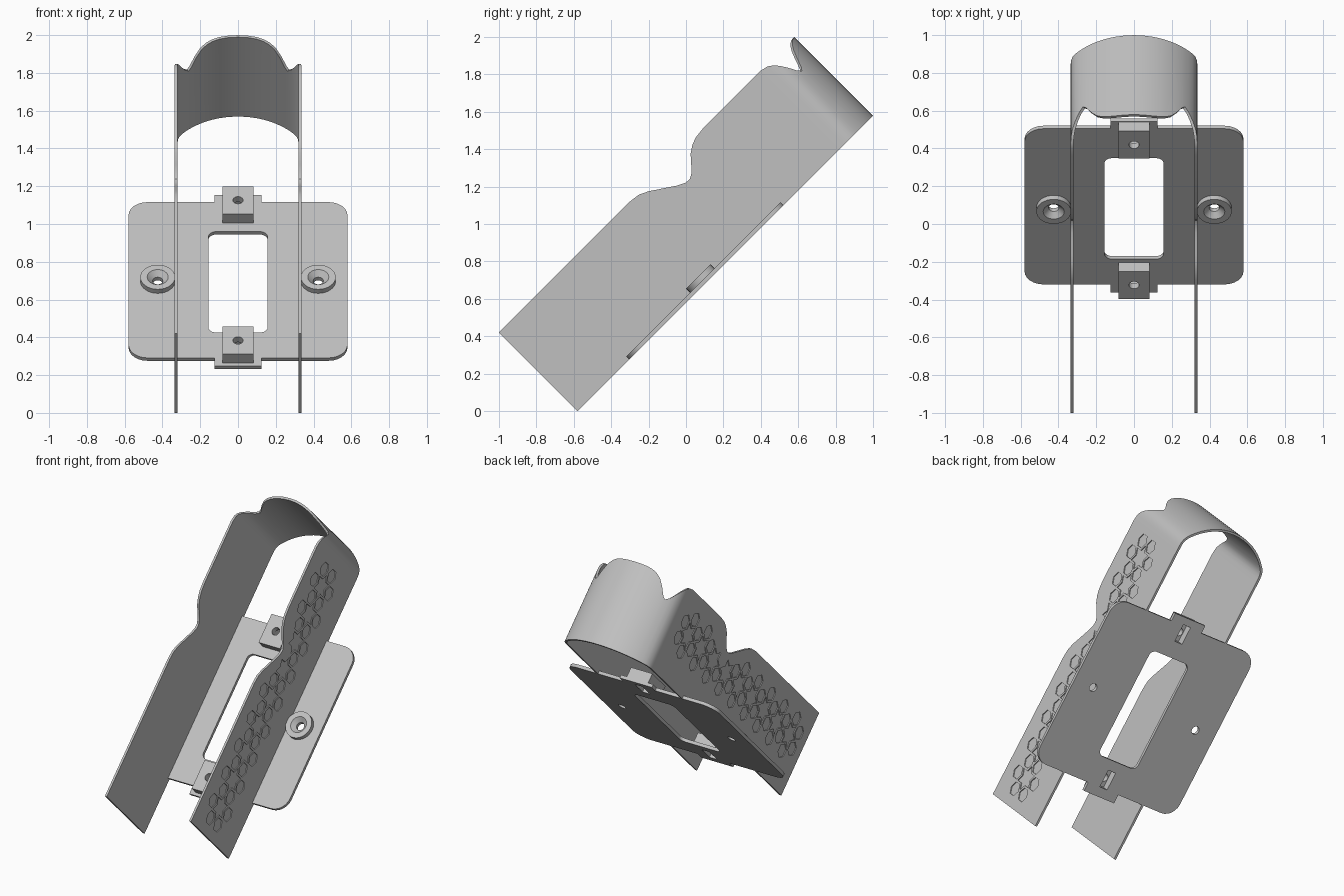
import bpy, bmesh, math
from mathutils import Matrix, Vector

cube = bpy.data.objects.get("Cube")
if cube:
    bpy.data.objects.remove(cube, do_unlink=True)

# Everything is built lying flat (x across, y along, z up), then tilted 45 degrees
TILT = Matrix.Translation((0, -0.58, 0)) @ Matrix.Rotation(math.radians(45), 4, 'X')

grey = bpy.data.materials.new("plain_grey")
grey.use_nodes = True
colour = (0.53, 0.53, 0.53, 1)
grey.diffuse_color = colour
grey.node_tree.nodes["Principled BSDF"].inputs["Base Color"].default_value = colour


def make(name, bm):
    mesh = bpy.data.meshes.new(name)
    bm.to_mesh(mesh)
    bm.free()
    obj = bpy.data.objects.new(name, mesh)
    bpy.context.collection.objects.link(obj)
    obj.matrix_world = TILT
    obj.data.materials.append(grey)
    return obj


def prism(bm, points, offset):
    """Closed prism from a loop of 3D points pushed along offset."""
    low = [bm.verts.new(p) for p in points]
    high = [bm.verts.new(Vector(p) + Vector(offset)) for p in points]
    n = len(points)
    faces = [bm.faces.new(low[::-1]), bm.faces.new(high)]
    for i in range(n):
        j = (i + 1) % n
        faces.append(bm.faces.new((low[i], low[j], high[j], high[i])))
    bmesh.ops.recalc_face_normals(bm, faces=faces)


def rounded_box(bm, x, y0, y1, z0, z1, r):
    """Box with rounded corners in plan, or square ones when r is zero."""
    loop = []
    steps = 7 if r else 1
    corners = ((x, y1, 1, 1), (-x, y1, -1, 1), (-x, y0, -1, -1), (x, y0, 1, -1))
    for q, (cx, cy, sx, sy) in enumerate(corners):
        for s in range(steps):
            a = math.pi / 2 * (q + s / max(steps - 1, 1))
            dx, dy = (r * math.cos(a), r * math.sin(a)) if r else (0, 0)
            loop.append((cx - sx * r + dx, cy - sy * r + dy, z0))
    prism(bm, loop, (0, 0, z1 - z0))


def drill(bm, x, y, z0, z1, r0, r1):
    """Round cutter or boss."""
    place = Matrix.Translation((x, y, (z0 + z1) / 2))
    bmesh.ops.create_cone(bm, cap_ends=True, segments=32, radius1=r0, radius2=r1,
                          depth=z1 - z0, matrix=place)


def finish(obj, cutters=()):
    """Cut, bake the modifiers and shade."""
    for c in cutters:
        c.hide_render = True
        m = obj.modifiers.new("cut", 'BOOLEAN')
        m.operation, m.object, m.solver = 'DIFFERENCE', c, 'EXACT'
    bpy.context.view_layer.update()
    graph = bpy.context.evaluated_depsgraph_get()
    mesh = bpy.data.meshes.new_from_object(obj.evaluated_get(graph))
    obj.modifiers.clear()
    obj.data = mesh
    for c in cutters:
        bpy.data.objects.remove(c, do_unlink=True)
    bpy.ops.object.select_all(action='DESELECT')
    obj.select_set(True)
    bpy.context.view_layer.objects.active = obj
    bpy.ops.object.shade_smooth_by_angle(angle=math.radians(30))


# Holder sheet: two long sides joined by a curved end, with a wavy top edge
HALF = 0.335
side = [(0, .594), (.99, .594), (1.05, .586), (1.10, .562), (1.14, .535), (1.184, .506),
        (1.23, .475), (1.27, .455), (1.30, .452), (1.33, .468), (1.36, .5), (1.40, .545),
        (1.44, .572), (1.48, .587), (1.54, .594), (1.93, .594), (1.98, .594), (2.02, .585)]
path = [(HALF, u, v) for u, v in side] + [(.333, 2.045, .568), (.326, 2.07, .54)]
R = 0.415
end_edge = [(.31, .5), (.29, .46), (.27, .437), (.255, .455), (.23, .505), (.2, .55),
            (.17, .573), (.14, .585), (.1, .592), (.05, .594), (0, .594)]
path += [(x, 2.234 - R + math.sqrt(R * R - x * x), v) for x, v in end_edge]
path += [(-x, u, v) for x, u, v in path[-2::-1]]
bm = bmesh.new()
low = [bm.verts.new((x, u, 0)) for x, u, v in path]
high = [bm.verts.new((x, u, v)) for x, u, v in path]
for i in range(len(path) - 1):
    bm.faces.new((low[i], low[i + 1], high[i + 1], high[i]))
holder = make("holder_sheet", bm)
solid = holder.modifiers.new("thickness", 'SOLIDIFY')
solid.thickness, solid.offset, solid.use_even_offset = 0.015, -1, True

# Engraved pattern on both outer sides: a chain of stars ringed by hexagons
STEP = 0.1986
RING = STEP / math.sqrt(3)
shapes, seen = [], set()


def loop_at(u, v, radii):
    n = len(radii)
    return [(u + r * math.cos(math.tau * i / n), v + r * math.sin(math.tau * i / n))
            for i, r in enumerate(radii)]


for k in range(9):
    cu, cv = 1.802 - k * STEP, 0.342
    shapes.append(loop_at(cu, cv, [.086, .05] * 6))
    for i in range(6):
        a = math.radians(30 + 60 * i)
        u, v = cu + RING * math.cos(a), cv + RING * math.sin(a)
        key = (round(u, 2), round(v, 2))
        near_notch = v > .39 and 1.14 < u < 1.46
        if key in seen or near_notch:
            continue
        seen.add(key)
        # alternate zero offsets give hexagons with a corner facing the star
        shapes.append([(u + .048 * math.cos(a + math.tau * j / 6),
                        v + .048 * math.sin(a + math.tau * j / 6)) for j in range(6)])
bm = bmesh.new()
for s in (1, -1):
    for shape in shapes:
        prism(bm, [(s * (HALF - .006), u, v) for u, v in shape], (s * .03, 0, 0))
finish(holder, [make("pattern_cutter", bm)])

# Mounting plate with a rounded window and screw holes
bm = bmesh.new()
rounded_box(bm, .58, .39, 1.556, 0, .022, .1)
plate = make("mounting_plate", bm)
bm = bmesh.new()
rounded_box(bm, .157, .58, 1.335, -.1, .1, .04)
for s in (1, -1):
    drill(bm, s * .425, .965, -.1, .1, .027, .027)
finish(plate, [make("window_cutter", bm)])

# Countersunk screw bosses
for s, name in ((1, "left_screw_boss"), (-1, "right_screw_boss")):
    bm = bmesh.new()
    drill(bm, s * .425, .965, .018, .052, .092, .092)
    boss = make(name, bm)
    hole, sink = bmesh.new(), bmesh.new()
    drill(hole, s * .425, .965, -.1, .1, .027, .027)
    drill(sink, s * .425, .965, .024, .056, .027, .06)
    finish(boss, [make("hole_cutter", hole), make("sink_cutter", sink)])

# End tabs and clip blocks, each with a screw hole and a nut slot underneath
for name, tab0, tab1, y0, y1 in (("lower", .33, .40, .35, .555),
                                 ("upper", 1.545, 1.61, 1.40, 1.605)):
    mid = (y0 + y1) / 2
    bm = bmesh.new()
    rounded_box(bm, .125, tab0, tab1, 0, .022, 0)
    tab = make(name + "_tab", bm)
    bm = bmesh.new()
    rounded_box(bm, .083, y0, y1, .001, .09, 0)
    block = make(name + "_clip", bm)
    hole, slot = bmesh.new(), bmesh.new()
    drill(hole, 0, mid, -.1, .2, .027, .027)
    rounded_box(slot, .03, mid - .06, mid + .06, -.1, .05, 0)
    finish(block, [make("hole_cutter", hole), make("slot_cutter", slot)])
    slot = bmesh.new()
    rounded_box(slot, .03, mid - .06, mid + .06, -.1, .05, 0)
    finish(tab, [make("slot_cutter", slot)])
    slot = bmesh.new()
    rounded_box(slot, .03, mid - .06, mid + .06, -.1, .05, 0)
    finish(plate, [make("slot_cutter", slot)])
